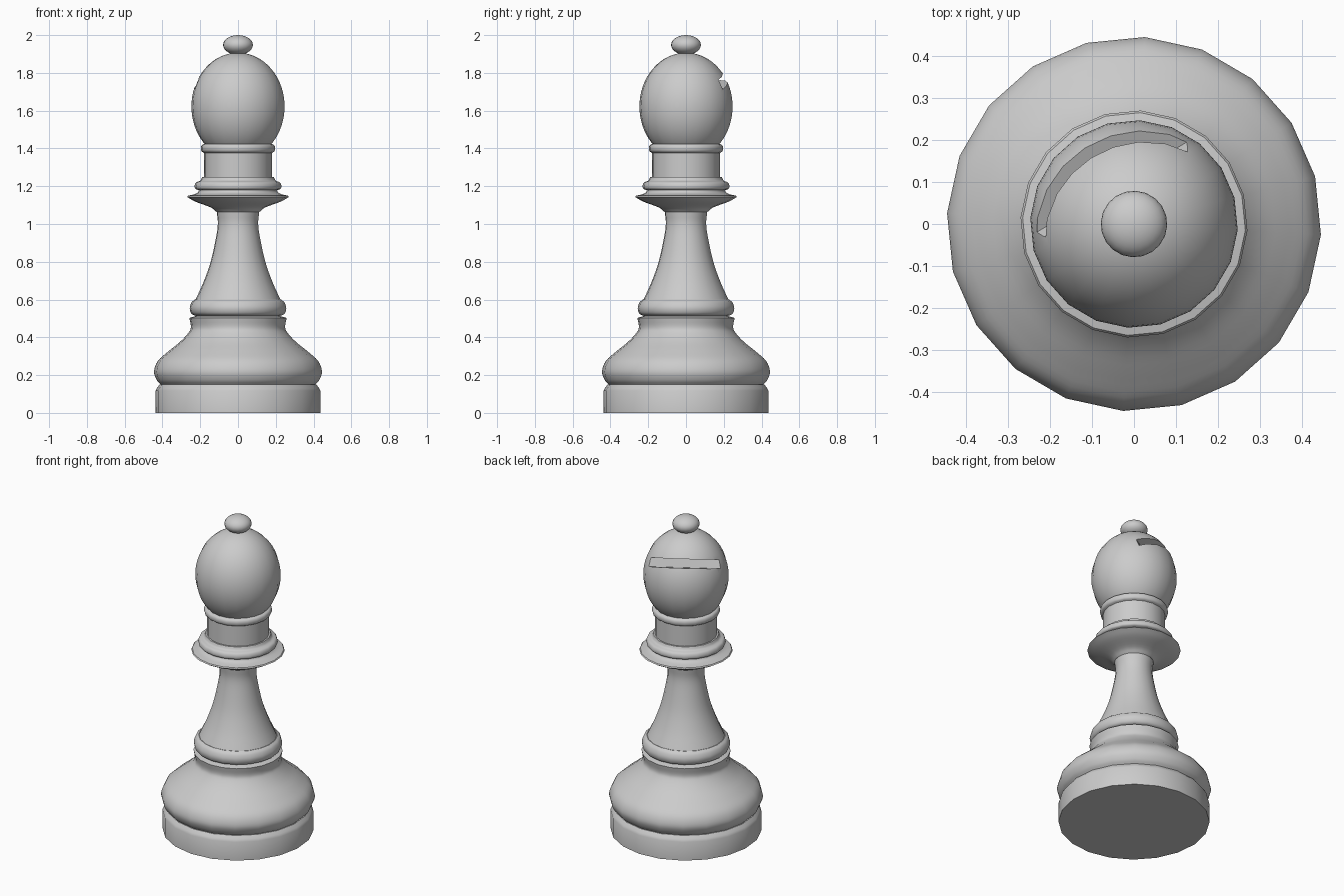
import bpy, bmesh, math
from mathutils import Vector, Matrix

if "Cube" in bpy.data.objects:
    bpy.data.objects.remove(bpy.data.objects["Cube"])

SIDES = 20
OFFSET = math.radians(-3.3)


def spline(pts, n=4):
    """Smooth curve through the (radius, z) points."""
    p = [Vector(q) for q in pts]
    p = [2 * p[0] - p[1]] + p + [2 * p[-1] - p[-2]]
    out = []
    for i in range(1, len(p) - 2):
        a, b, c, d = p[i - 1:i + 3]
        for k in range(n):
            t = k / n
            q = 0.5 * (2 * b + (c - a) * t + (2 * a - 5 * b + 4 * c - d) * t * t
                       + (3 * b - a - 3 * c + d) * t ** 3)
            out.append((q.x, q.y))
    return out + [tuple(pts[-1])]


def ellipse(r, z, h, a0=-90, a1=90, n=24):
    """Arc profile from angle a0 to a1 about (0, z)."""
    angs = [math.radians(a0 + (a1 - a0) * i / n) for i in range(n + 1)]
    return [(r * math.cos(a), z + h * math.sin(a)) for a in angs]


def shade(obj):
    bpy.ops.object.select_all(action='DESELECT')
    obj.select_set(True)
    bpy.context.view_layer.objects.active = obj
    bpy.ops.object.shade_smooth_by_angle(angle=math.radians(32))


def lathe(name, profile):
    """Closed solid turned about z; both ends are capped."""
    bm = bmesh.new()
    rings = []
    for r, z in profile:
        if r < 1e-4:
            rings.append([bm.verts.new((0, 0, z))])
        else:
            rings.append([bm.verts.new((r * math.cos(OFFSET + math.tau * i / SIDES),
                                        r * math.sin(OFFSET + math.tau * i / SIDES), z))
                          for i in range(SIDES)])
    for a, b in zip(rings, rings[1:]):
        for i in range(SIDES):
            j = (i + 1) % SIDES
            if len(a) == 1:
                bm.faces.new((a[0], b[j], b[i]))
            elif len(b) == 1:
                bm.faces.new((a[i], a[j], b[0]))
            else:
                bm.faces.new((a[i], a[j], b[j], b[i]))
    if len(rings[0]) > 1:
        bm.faces.new(rings[0][::-1])
    if len(rings[-1]) > 1:
        bm.faces.new(rings[-1])
    mesh = bpy.data.meshes.new(name)
    bm.to_mesh(mesh)
    bm.free()
    obj = bpy.data.objects.new(name, mesh)
    bpy.context.collection.objects.link(obj)
    shade(obj)
    return obj


# foot and bulging base
lathe("foot", [(.437, 0), (.437, .118), (.43, .132), (.415, .15)])
lathe("base_body", spline([(.41, .15), (.432, .175), (.445, .22), (.425, .275), (.37, .325),
                           (.305, .378), (.262, .425), (.25, .455), (.258, .503)])
      + [(.215, .515)])
# ring under the stem
lathe("lower_ring", spline([(.22, .512), (.247, .525), (.256, .555), (.246, .585), (.228, .6)]))
# tapered stem flaring into a thin disc
lathe("stem", spline([(.225, .6), (.182, .695), (.145, .8), (.118, .92), (.107, 1.0), (.113, 1.065)]))
lathe("collar_disc", spline([(.113, 1.063), (.145, 1.088), (.225, 1.118), (.27, 1.143)])
      + spline([(.265, 1.15), (.23, 1.158), (.212, 1.168), (.207, 1.18)]))
lathe("collar_ring", spline([(.205, 1.178), (.226, 1.186), (.23, 1.202), (.222, 1.22), (.2, 1.23),
                             (.19, 1.248)]))
# neck and its ring
lathe("neck", [(.18, 1.24), (.18, 1.39)])
lathe("neck_ring", spline([(.178, 1.375), (.193, 1.385), (.197, 1.403), (.191, 1.418), (.175, 1.425)]))
# egg-shaped head and finial
head = lathe("head", ellipse(.247, 1.622, .285, -48, 90))
lathe("finial", ellipse(.079, 1.948, .052, n=16))

# slanted slot cut into the back left of the head
az, tilt = math.radians(121), math.radians(23)
bm = bmesh.new()
bmesh.ops.create_cube(bm, size=1)
bm.transform(Matrix.Translation((.092 * math.cos(az), .092 * math.sin(az), 1.738))
             @ Matrix.Rotation(az, 4, 'Z') @ Matrix.Rotation(-tilt, 4, 'Y')
             @ Matrix.Translation((.25, 0, 0)) @ Matrix.Diagonal((.5, .8, .053, 1)))
mesh = bpy.data.meshes.new("slot_cutter")
bm.to_mesh(mesh)
bm.free()
cutter = bpy.data.objects.new("slot_cutter", mesh)
bpy.context.collection.objects.link(cutter)
cutter.hide_render = True
mod = head.modifiers.new("slot", 'BOOLEAN')
mod.operation, mod.object, mod.solver = 'DIFFERENCE', cutter, 'EXACT'
bpy.context.view_layer.objects.active = head
bpy.ops.object.modifier_apply(modifier="slot")
bpy.data.objects.remove(cutter)
shade(head)
